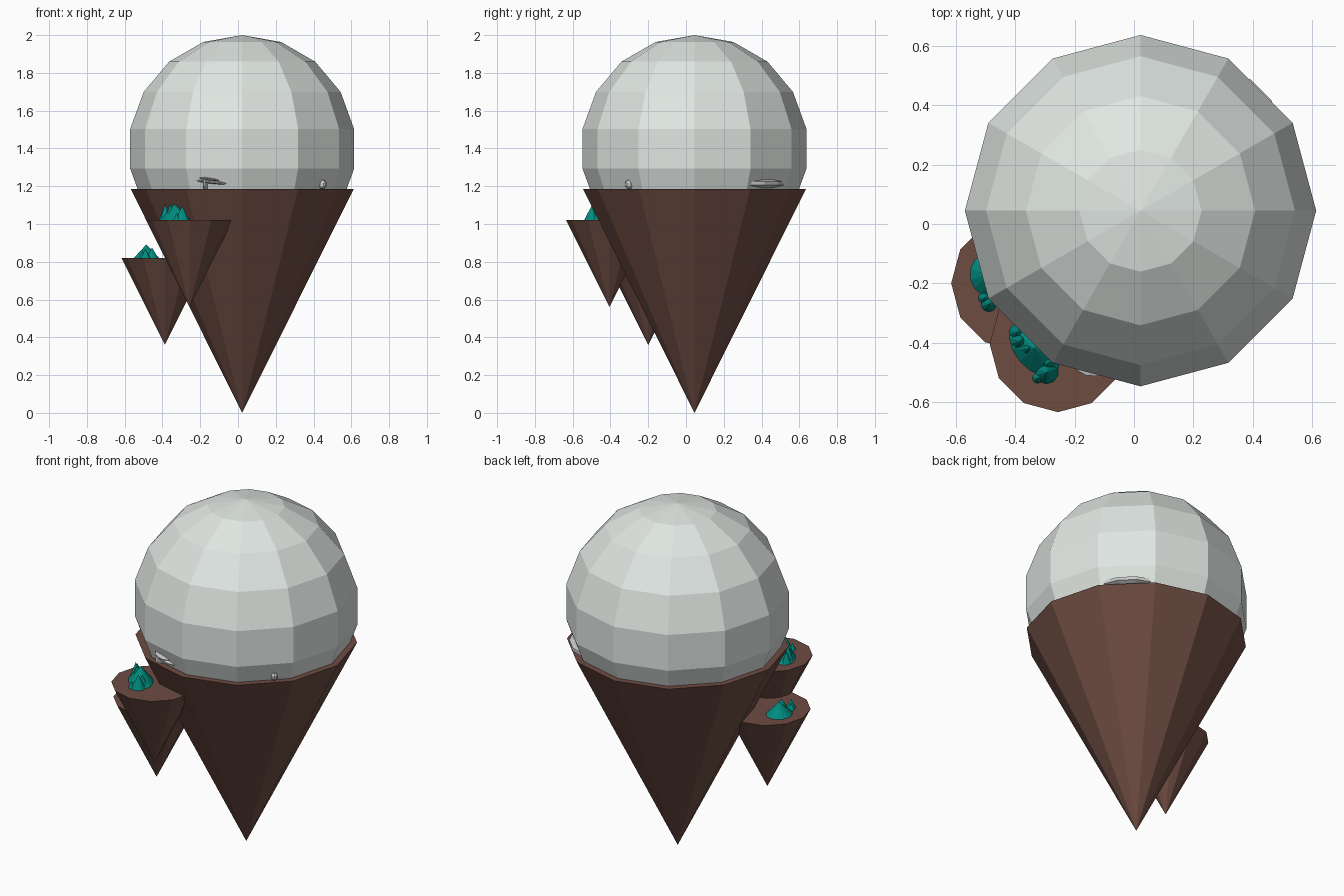
import bpy
import math

if "Cube" in bpy.data.objects:
    bpy.data.objects.remove(bpy.data.objects["Cube"])


def material(name, rgb):
    m = bpy.data.materials.new(name)
    m.diffuse_color = (*rgb, 1)
    m.use_nodes = True
    m.node_tree.nodes["Principled BSDF"].inputs["Base Color"].default_value = m.diffuse_color
    return m


ROCK = material("rock_brown", (0.153, 0.072, 0.053))
LEAF = material("foliage_teal", (0.0, 0.26, 0.21))
SHELL = material("dome_pale", (0.74, 0.79, 0.76))


def finish(name, mat=None):
    ob = bpy.context.object
    ob.name = name
    if mat:
        ob.data.materials.append(mat)
    return ob


def cone(name, x, y, z0, z1, r, up, mat, n=12, sx=1, sy=1, turn=0):
    """Cone between z0 and z1; up=False puts the point at the bottom."""
    bpy.ops.mesh.primitive_cone_add(
        vertices=n, radius1=r if up else 0, radius2=0 if up else r,
        depth=z1 - z0, location=(x, y, (z0 + z1) / 2),
        rotation=(0, 0, math.radians(turn)))
    ob = finish(name, mat)
    ob.scale = (sx, sy, 1)
    return ob


def pebble(name, x, y, z, sx, sy, sz, turn=0, tilt=0):
    bpy.ops.mesh.primitive_uv_sphere_add(
        segments=10, ring_count=5, radius=1, location=(x, y, z),
        rotation=(0, math.radians(tilt), math.radians(turn)))
    finish(name).scale = (sx, sy, sz)


CX, CY = 0.022, 0.045

# Main island and the two side islands
cone("main_island", CX, CY, 0.0, 1.185, 0.59, False, ROCK)
cone("upper_side_island", -0.257, -0.405, 0.56, 1.02, 0.23, False, ROCK)
cone("lower_side_island", -0.387, -0.2, 0.36, 0.82, 0.23, False, ROCK)

# Faceted dome
bpy.ops.mesh.primitive_uv_sphere_add(segments=12, ring_count=9, radius=0.602,
                                     location=(CX, CY, 1.398))
finish("dome", SHELL)

# Pointed bushes on the upper side island
cone("upper_bush", -0.335, -0.42, 1.01, 1.105, 0.12, True, LEAF, 14, 1.0, 0.62, -50)
for i, (x, y, r, z) in enumerate([(-0.395, -0.365, 0.03, 1.085),
                                  (-0.385, -0.395, 0.035, 1.107),
                                  (-0.358, -0.42, 0.038, 1.105),
                                  (-0.295, -0.5, 0.045, 1.095),
                                  (-0.325, -0.52, 0.022, 1.06),
                                  (-0.29, -0.47, 0.035, 1.085)]):
    cone(f"upper_bush_tip_{i}", x, y, 1.01, z, r, True, LEAF, 10)

# Pointed bushes on the lower side island
cone("lower_bush", -0.485, -0.17, 0.81, 0.892, 0.078, True, LEAF, 14, 1, 1.1)
for i, (x, y, r, z) in enumerate([(-0.49, -0.27, 0.032, 0.87),
                                  (-0.505, -0.25, 0.025, 0.86),
                                  (-0.455, -0.235, 0.04, 0.875)]):
    cone(f"lower_bush_tip_{i}", x, y, 0.81, z, r, True, LEAF, 10)

# Bits of the interior that poke through the dome
pebble("inner_ledge", 0.365, 0.388, 1.215, 0.10, 0.17, 0.03, 45)
pebble("inner_twig_a", -0.14, -0.47, 1.222, 0.09, 0.035, 0.009, -17, 6)
pebble("inner_twig_b", -0.15, -0.47, 1.238, 0.06, 0.045, 0.007, -17, 8)
pebble("inner_twig_c", -0.17, -0.46, 1.215, 0.012, 0.045, 0.04, -17)
pebble("inner_stub", 0.445, -0.3, 1.21, 0.018, 0.03, 0.025, 40)
